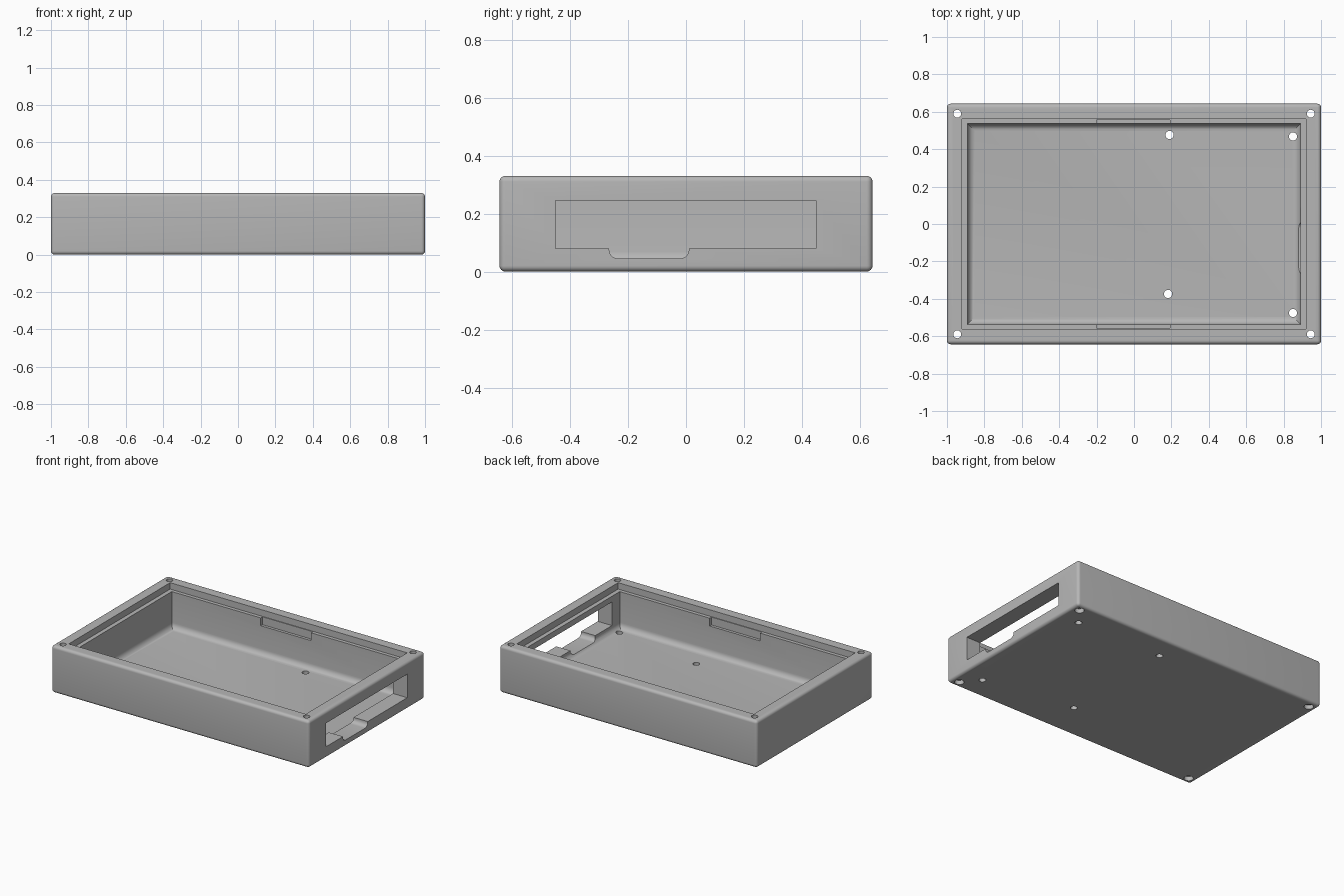
import bpy, bmesh, math
from mathutils import Matrix, Vector

if "Cube" in bpy.data.objects:
    bpy.data.objects.remove(bpy.data.objects["Cube"])

W, D, H = 1.0, 0.643, 0.33      # half width, half depth, height
FLOOR = 0.03

def to_object(name, bm):
    bmesh.ops.recalc_face_normals(bm, faces=bm.faces[:])
    me = bpy.data.meshes.new(name)
    bm.to_mesh(me)
    bm.free()
    ob = bpy.data.objects.new(name, me)
    bpy.context.collection.objects.link(ob)
    return ob

def box(name, lo, hi, radius=0.0, pick=lambda e: True, segs=6):
    """Box between two corners, with the picked edges rounded."""
    lo, hi = Vector(lo), Vector(hi)
    bm = bmesh.new()
    m = Matrix.Translation((lo + hi) / 2) @ Matrix.Diagonal((*(hi - lo), 1))
    bmesh.ops.create_cube(bm, size=1, matrix=m)
    if radius:
        bmesh.ops.bevel(bm, geom=[e for e in bm.edges if pick(e)], offset=radius,
                        segments=segs, profile=0.5, affect='EDGES')
    return to_object(name, bm)

def rod(name, x, y, z0, z1, r):
    bm = bmesh.new()
    bmesh.ops.create_cone(bm, cap_ends=True, segments=32, radius1=r, radius2=r,
                          depth=z1 - z0, matrix=Matrix.Translation((x, y, (z0 + z1) / 2)))
    return to_object(name, bm)

def low(z):
    return lambda e: all(v.co.z < z for v in e.verts)

# Outer body with softened edges
case = box("enclosure_base", (-W, -D, 0), (W, D, H), 0.02)

cutters = [
    # Main cavity, filleted along the floor
    box("cavity_cutter", (-0.89, -0.537, FLOOR), (0.89, 0.537, 0.5), 0.04, low(0.04)),
    # Stepped recess for the lid
    box("lid_recess_cutter", (-0.92, -0.562, 0.285), (0.92, 0.562, 0.5)),
    # Port window in the right wall
    box("window_cutter", (0.8, -0.45, 0.08), (1.1, 0.448, 0.245)),
    # Rounded dip under the window
    box("window_dip_cutter", (0.8, -0.265, 0.045), (1.1, 0.01, 0.12), 0.03,
        lambda e: all(v.co.z < 0.05 for v in e.verts)
        and abs(e.verts[0].co.x - e.verts[1].co.x) > 0.1),
]
# Latch notches in the long walls
for s in (-1, 1):
    y0, y1 = sorted((s * 0.5, s * 0.557))
    cutters.append(box("latch_notch_cutter", (-0.2, y0, 0.23), (0.192, y1, 0.32)))
# Corner screw holes, widened underneath
for x in (-0.945, 0.945):
    for y in (-0.59, 0.59):
        cutters.append(rod("corner_hole_cutter", x, y, -0.1, 0.5, 0.021))
        cutters.append(rod("screw_head_cutter", x, y, -0.1, 0.03, 0.03))
# Board mounting holes in the floor
for x, y in ((0.19, 0.476), (0.85, 0.468), (0.182, -0.374), (0.85, -0.476)):
    cutters.append(rod("floor_hole_cutter", x, y, -0.1, 0.15, 0.022))

bpy.context.view_layer.objects.active = case
case.select_set(True)
for c in cutters:
    mod = case.modifiers.new("cut", 'BOOLEAN')
    mod.operation = 'DIFFERENCE'
    mod.solver = 'EXACT'
    mod.object = c
    bpy.ops.object.modifier_apply(modifier=mod.name)
for c in cutters:
    bpy.data.objects.remove(c, do_unlink=True)

grey = bpy.data.materials.new("plain_grey")
grey.diffuse_color = (0.47, 0.47, 0.47, 1)
grey.use_nodes = True
grey.node_tree.nodes["Principled BSDF"].inputs["Base Color"].default_value = grey.diffuse_color
case.data.materials.clear()
case.data.materials.append(grey)
bpy.ops.object.shade_smooth_by_angle(angle=math.radians(30))
